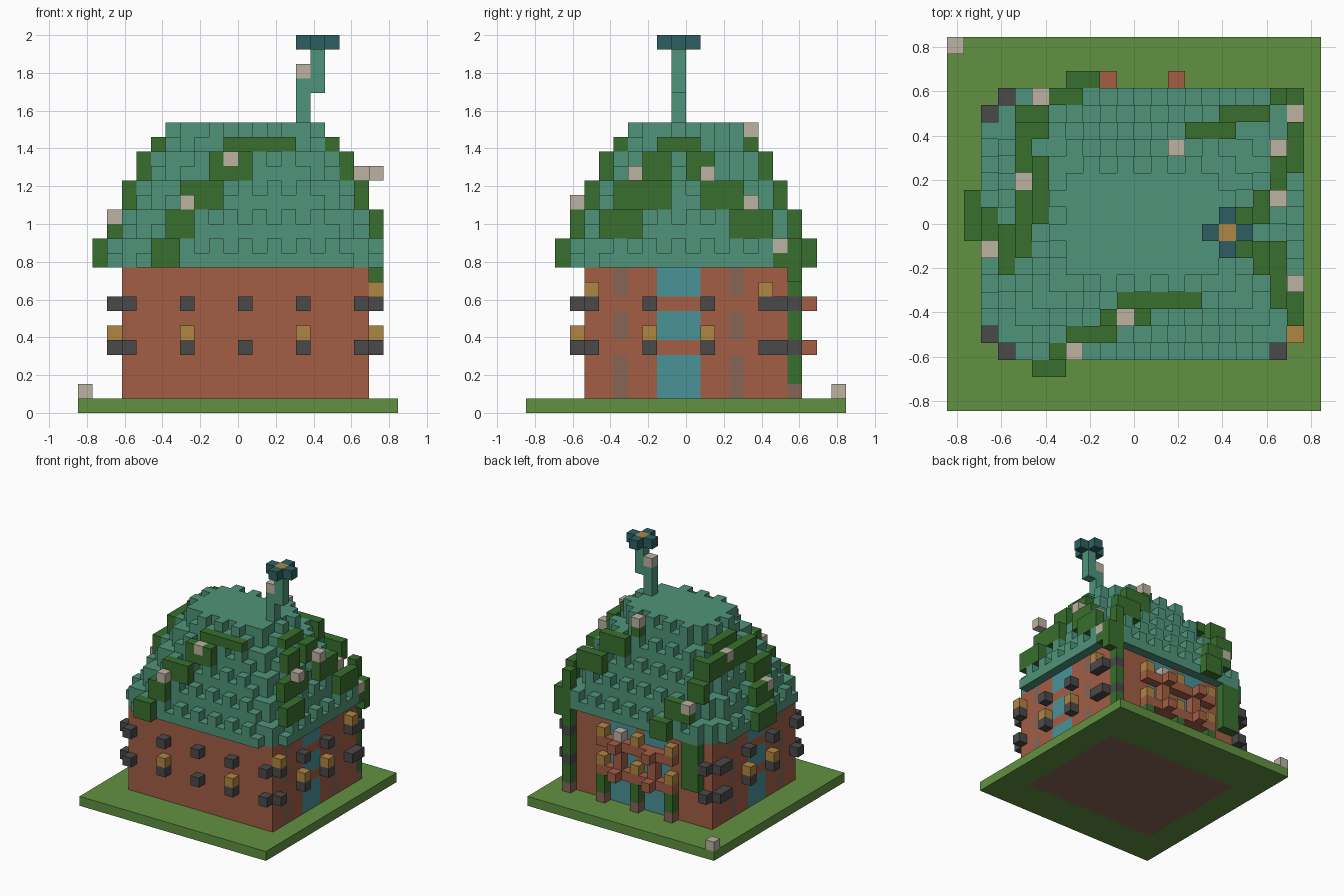
import bpy, bmesh
from mathutils import Vector

if "Cube" in bpy.data.objects:
    bpy.data.objects.remove(bpy.data.objects["Cube"], do_unlink=True)

UNIT = 2 / 26      # block size
HALF = 11          # half the base, in blocks
EAVES = 10         # height of the lowest roof course
STEPS = 5          # roof steps, two courses each

PALETTE = {
    "grass green": "619140", "brick red": "A45E45", "roof teal": "4F947B",
    "vine green": "386F2D", "pale stone": "BCB2A2", "iron grey": "4A4A4B",
    "gold": "B08642", "window blue": "4A9299", "petal teal": "2D5F61",
    "weathered wood": "896556",
}


def linear(code):
    values = [byte / 255 for byte in bytes.fromhex(code)]
    return [((v + 0.055) / 1.055) ** 2.4 for v in values] + [1]


materials = {}
for name, code in PALETTE.items():
    mat = bpy.data.materials.new(name)
    mat.use_nodes = True
    mat.diffuse_color = linear(code)
    mat.node_tree.nodes["Principled BSDF"].inputs["Base Color"].default_value = linear(code)
    materials[name] = mat

parts = {}         # part name -> {cell: colour}
taken = set()


def span(value):
    return range(value[0], value[1] + 1) if isinstance(value, tuple) else (value,)


def put(part, colour, xs, ys, zs):
    """Fill a block range; blocks already in use stay as they are."""
    cells = parts.setdefault(part, {})
    for i in span(xs):
        for j in span(ys):
            for k in span(zs):
                if (i, j, k) not in taken:
                    taken.add((i, j, k))
                    cells[i, j, k] = colour


def roof_bounds(step):
    return 2 + step, 20 - step, 3 + step, 18 - step


def creeper(part, side, first_step, *runs):
    """Lay a vine against the roof, one run of blocks along the side per step."""
    for step, run in enumerate(runs, first_step):
        x0, x1, y0, y1 = roof_bounds(step)
        low = EAVES + 2 * step
        zs = (low, low if step == STEPS - 1 else low + 1)
        xs, ys = {"front": (run, y0 - 1), "back": (run, y1 + 1),
                  "right": (x0 - 1, run), "left": (x1 + 1, run)}[side]
        put(part, "vine green", xs, ys, zs)


# Flower with bent stem
put("flower_center", "gold", 16, 10, 25)
put("flower_petals", "petal teal", (15, 17), 10, 25)
put("flower_petals", "petal teal", 16, (9, 11), 25)
put("flower_stem", "roof teal", 15, 10, (20, 22))
put("flower_stem", "roof teal", 16, 10, (22, 24))
put("stem_bud", "pale stone", 15, 10, 23)

# Ground slab with the house floor showing underneath
put("ground_floor", "weathered wood", (3, 18), (4, 16), 0)
put("ground_slab", "grass green", (0, 21), (0, 21), 0)
put("corner_stone", "pale stone", 0, 21, 1)

# Walls: window and wood strips between the brick courses, then solid brick
for zs in ((1, 3), (5, 6), (8, 9)):
    for x in (3, 19):
        put("walls", "window blue", x, (9, 11), zs)
        for y in (6, 14):
            put("walls", "weathered wood", x, y, zs)
    for xs in ((8, 10), (12, 14)):
        put("walls", "window blue", xs, 17, zs)
put("walls", "brick red", (3, 19), (4, 17), (1, EAVES - 1))

# Stepped roof: clipped corners, every second course toothed
for step in range(STEPS):
    x0, x1, y0, y1 = roof_bounds(step)
    low = EAVES + 2 * step
    for i in span((x0, x1)):
        for j in span((y0, y1)):
            dx, dy = min(i - x0, x1 - i), min(j - y0, y1 - j)
            if dx + dy > 1:
                put("roof", "roof teal", i, j, low)
                if min(dx, dy) > 0 or (i + j) % 2 == 0:
                    put("roof", "roof teal", i, j, low + 1)

# Wall studs
for k in (4, 7):
    for i in range(3, 20, 4):
        put("front_studs", "iron grey", i, 3, k)
    for x in (2, 20):
        for j in (4, 8, 12, 16, 17):
            put("side_studs", "iron grey", x, j, k)
    for i in (3, 19):
        put("back_studs", "iron grey", i, 18, k)

# Wall lamps
for i in (7, 15):
    put("front_lamps", "gold", i, 3, 5)
for j in (8, 12):
    for x in (2, 20):
        put("side_lamps", "gold", x, j, 5)
for j in (4, 16):
    put("side_lamps", "gold", 20, j, 8)

# Back lattice, lamps and planted posts
for i in (9, 13):
    put("back_lattice", "brick red", i, 18, (5, 6))
    for k in (4, 7):
        put("back_lattice", "brick red", (7, 15), 18, k)
        put("back_lattice", "brick red", i, 19, k)
for i in (7, 11, 15):
    put("back_posts", "weathered wood", i, 18, 1)
    put("back_posts", "vine green", i, 18, (2, 3))
    for k in (5, 8):
        put("back_lamps", "gold", i, 18, k)
put("back_blossom", "pale stone", 13, 18, 8)

# Blossoms on the vines
for cell in ((7, 3, 14), (10, 5, 17), (20, 17, 11), (19, 12, 16), (19, 15, 14),
             (20, 7, 16), (13, 15, 19), (5, 18, 13), (4, 13, 17), (2, 9, 13)):
    put("blossoms", "pale stone", *cell)

# Vines climbing the roof
creeper("front_vine", "front", 0, (5, 6), (6, 7), (7, 9), (9, 11), (10, 14))
creeper("left_vine", "left", 1, (5, 7), (6, 9), (8, 9), (9, 11))
creeper("left_vine", "left", 1, (14, 16), (12, 14), (11, 12))
creeper("back_vine", "back", 1, 19, (16, 18), (14, 16), 13)
creeper("right_vine", "right", 0, (10, 12), (9, 11), (8, 10), (9, 15), (11, 14))
creeper("right_vine", "back", 0, (7, 8), (5, 7), (4, 5), (4, 5))

# Vines hanging from the back corners
put("corner_vine", "vine green", 20, (16, 18), (EAVES, 11))
put("corner_vine", "vine green", (19, 20), 18, (9, 11))
put("corner_vine", "vine green", 19, 18, (2, 8))
put("corner_vine", "weathered wood", 19, 18, 1)
put("hanging_vine", "vine green", (4, 5), 18, (5, 9))

# Build each part from the outer faces of its blocks
AXES = [Vector(row) for row in ((1, 0, 0), (0, 1, 0), (0, 0, 1))]
for name, cells in parts.items():
    bm = bmesh.new()
    colours = sorted(set(cells.values()))
    for cell, colour in cells.items():
        center = Vector(cell) + Vector((0.5 - HALF, 0.5 - HALF, 0.5))
        for a, axis in enumerate(AXES):
            u, v = AXES[a - 2] / 2, AXES[a - 1] / 2
            for sign in (1, -1):
                n = axis * sign
                if tuple(int(c + d) for c, d in zip(cell, n)) in taken:
                    continue
                mid = center + n / 2
                ring = [mid - u - v, mid + u - v, mid + u + v, mid - u + v][::sign]
                face = bm.faces.new([bm.verts.new(p * UNIT) for p in ring])
                face.material_index = colours.index(colour)
    bmesh.ops.remove_doubles(bm, verts=bm.verts, dist=UNIT / 100)
    mesh = bpy.data.meshes.new(name)
    bm.to_mesh(mesh)
    bm.free()
    for colour in colours:
        mesh.materials.append(materials[colour])
    bpy.context.collection.objects.link(bpy.data.objects.new(name, mesh))
